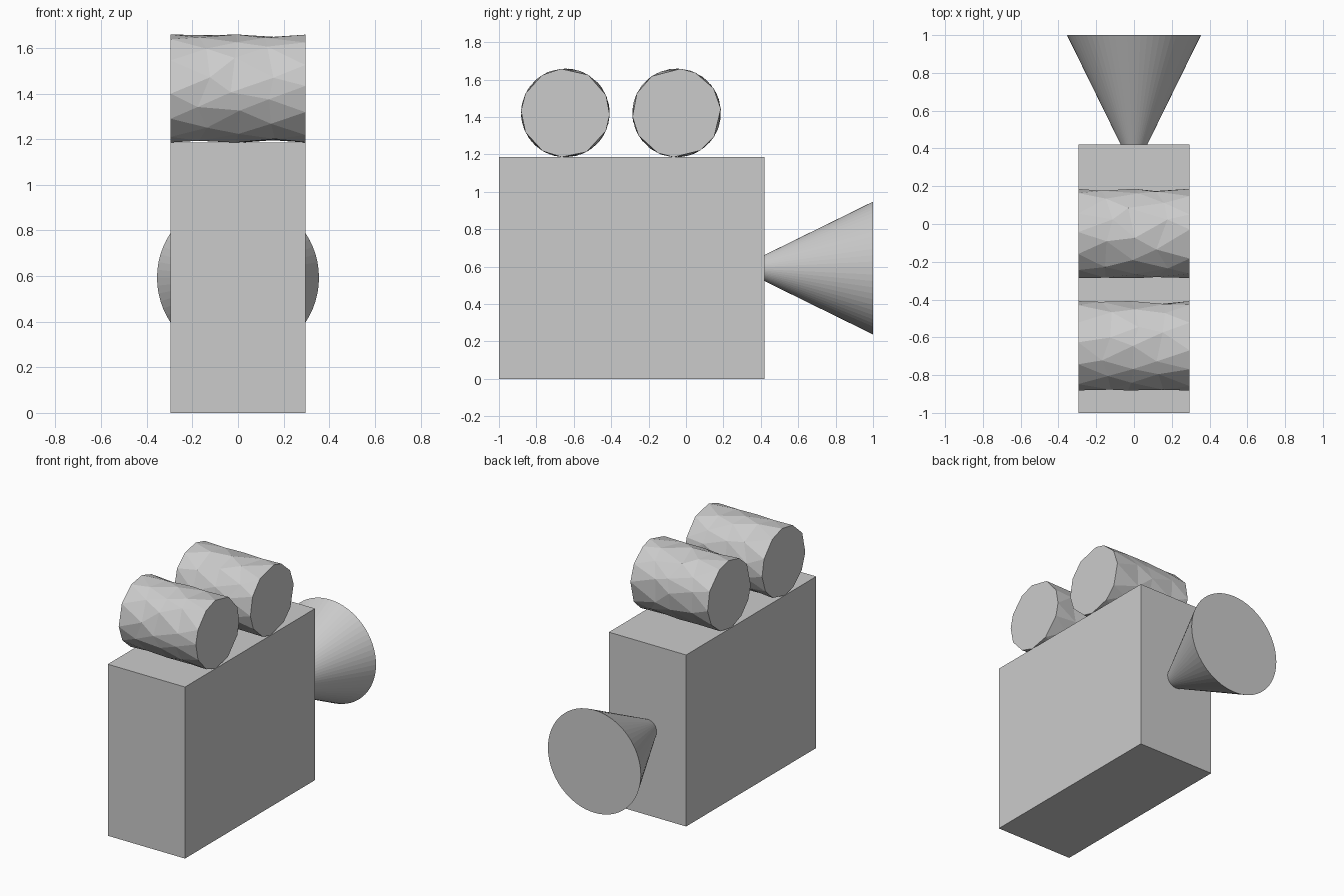
import bpy, bmesh, math, random
from mathutils import Matrix, Vector

if "Cube" in bpy.data.objects:
    bpy.data.objects.remove(bpy.data.objects["Cube"], do_unlink=True)

random.seed(4)
HALF_WIDTH = 0.295
BODY_TOP = 1.185

# One plain grey for every part
grey = bpy.data.materials.new("plain_grey")
grey.use_nodes = True
colour = (0.6, 0.6, 0.6, 1)
grey.diffuse_color = colour
grey.node_tree.nodes["Principled BSDF"].inputs["Base Color"].default_value = colour


def finish(name, bm):
    bmesh.ops.recalc_face_normals(bm, faces=bm.faces)
    mesh = bpy.data.meshes.new(name)
    bm.to_mesh(mesh)
    bm.free()
    mesh.materials.append(grey)
    obj = bpy.data.objects.new(name, mesh)
    bpy.context.collection.objects.link(obj)
    return obj


def box(name, low, high):
    low, high = Vector(low), Vector(high)
    bm = bmesh.new()
    bmesh.ops.create_cube(bm, size=1)
    bmesh.ops.scale(bm, vec=high - low, verts=bm.verts)
    bmesh.ops.translate(bm, vec=(low + high) / 2, verts=bm.verts)
    return finish(name, bm)


def reel(name, y, z, radius, sides=12, bands=4):
    """Drum along x with flat ends and an irregular, triangulated rim."""
    bm = bmesh.new()
    step = math.tau / sides
    rings = []
    for band in range(bands + 1):
        inner = 0 < band < bands
        ring = []
        for side in range(sides):
            angle = (side + band / 2 + random.uniform(-0.22, 0.22)) * step
            x = -HALF_WIDTH + 2 * HALF_WIDTH * band / bands
            if inner:
                x += random.uniform(-0.035, 0.035)
            ring.append(bm.verts.new((x, y + radius * math.cos(angle),
                                      z + radius * math.sin(angle))))
        rings.append(ring)
    # Staggered rings joined by triangles
    for a, b in zip(rings, rings[1:]):
        for i in range(sides):
            j = (i + 1) % sides
            bm.faces.new((a[i], a[j], b[i]))
            bm.faces.new((a[j], b[j], b[i]))
    bm.faces.new(rings[0])
    bm.faces.new(rings[-1])
    return finish(name, bm)


def horn(name, y0, y1, r0, r1, z):
    """Flaring lens cone pointing along +y."""
    bm = bmesh.new()
    bmesh.ops.create_cone(bm, cap_ends=True, segments=64,
                          radius1=r0, radius2=r1, depth=y1 - y0)
    turn = Matrix.Rotation(-math.pi / 2, 4, 'X')
    place = Matrix.Translation((0, (y0 + y1) / 2, z))
    bmesh.ops.transform(bm, matrix=place @ turn, verts=bm.verts)
    return finish(name, bm)


# Camera body, two film reels on top, lens cone at the back
box("camera_body", (-HALF_WIDTH, -1, 0), (HALF_WIDTH, 0.42, BODY_TOP))
for name, y in (("front_reel", -0.645), ("rear_reel", -0.05)):
    reel(name, y, BODY_TOP + 0.237, 0.237)
horn("lens_cone", 0.42, 1, 0.07, 0.355, BODY_TOP / 2)
